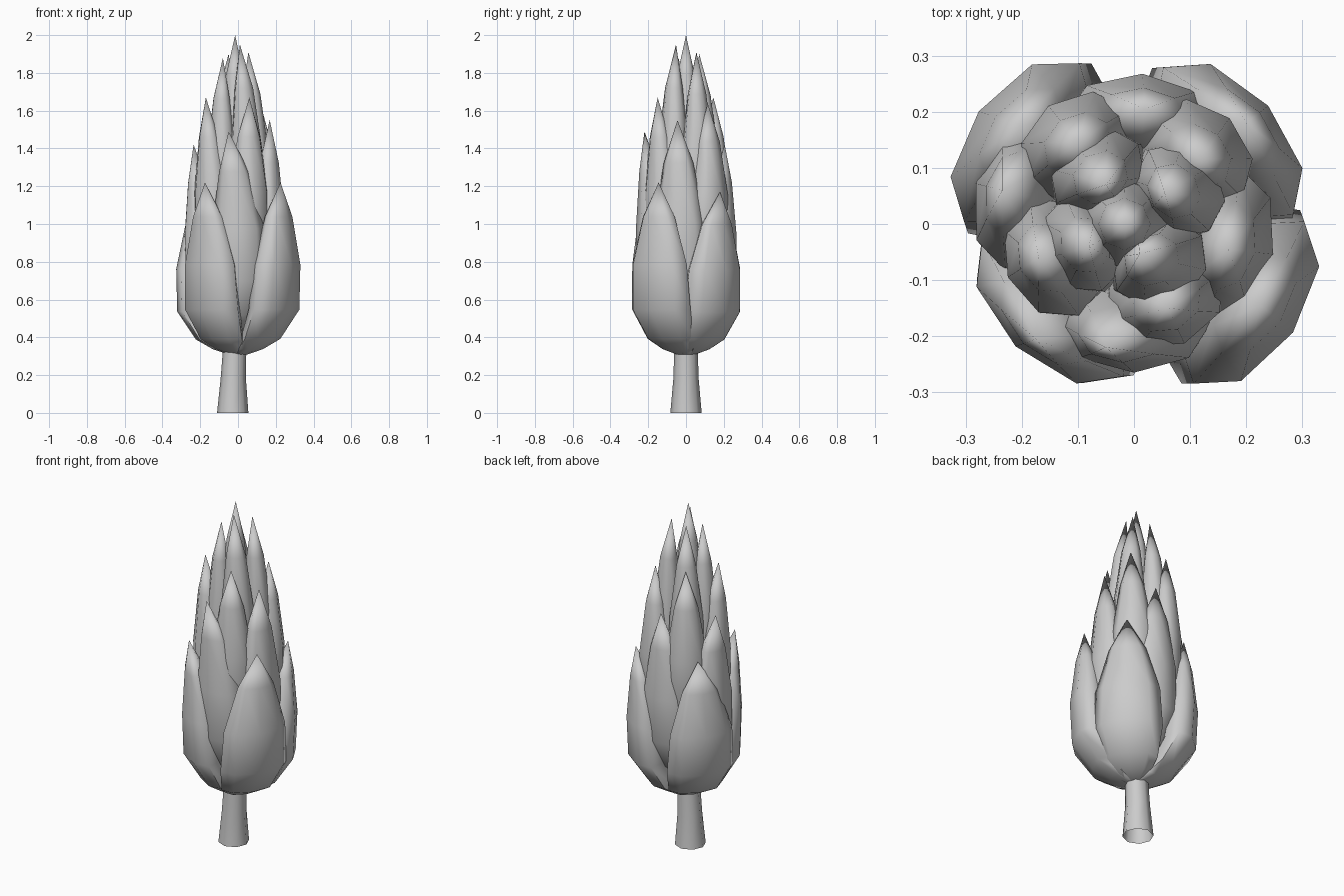
import bpy, bmesh, math
from mathutils import Vector

if "Cube" in bpy.data.objects:
    bpy.data.objects.remove(bpy.data.objects["Cube"])

grey = bpy.data.materials.new("plain_grey")
grey.use_nodes = True
GREY = (0.6, 0.6, 0.6, 1)
grey.diffuse_color = GREY
grey.node_tree.nodes["Principled BSDF"].inputs["Base Color"].default_value = GREY

SIDES = 8
# Height share, reach from the axis, width share of each petal ring
RINGS = [(0, .1, .25), (.03, .3, .56), (.09, .58, .84), (.26, .93, 1.07),
         (.52, 1, 1), (.8, 1.02, .58)]


def loft(name, rings, tip=None):
    """Skin (centre, across, outward) rings; a tip point also closes the base."""
    bm = bmesh.new()
    loops = []
    for centre, across, outward in rings:
        loop = []
        for i in range(SIDES):
            a = math.tau * i / SIDES
            loop.append(bm.verts.new(centre + across * math.cos(a) + outward * math.sin(a)))
        loops.append(loop)
    for low, high in zip(loops, loops[1:]):
        for i in range(SIDES):
            j = (i + 1) % SIDES
            bm.faces.new((low[i], low[j], high[j], high[i]))
    if tip is not None:
        bm.faces.new(loops[0][::-1])
        point = bm.verts.new(tip)
        for i in range(SIDES):
            bm.faces.new((loops[-1][i], loops[-1][(i + 1) % SIDES], point))
    bmesh.ops.recalc_face_normals(bm, faces=bm.faces)
    mesh = bpy.data.meshes.new(name)
    bm.to_mesh(mesh)
    bm.free()
    mesh.materials.append(grey)
    obj = bpy.data.objects.new(name, mesh)
    bpy.context.collection.objects.link(obj)
    bpy.ops.object.select_all(action='DESELECT')
    obj.select_set(True)
    bpy.context.view_layer.objects.active = obj
    bpy.ops.object.shade_smooth_by_angle(angle=math.radians(75))


def petal(name, base_z, body, tip, width, depth):
    """Almond petal that swings out from the core and rises to a point."""
    body, tip = Vector((*body, 0)), Vector(tip)
    out = body.normalized()
    across = Vector((-out.y, out.x, 0))
    rings = []
    for t, reach, size in RINGS:
        centre = body * reach
        if t > .6:
            centre = centre.lerp(Vector((tip.x, tip.y, 0)), .4)
        centre.z = base_z + t * (tip.z - base_z)
        rings.append((centre, across * width * size, out * depth * size))
    loft(name, rings, tip)


# Petal layers: base height, half width, half depth, then body centre and tip
LAYERS = {
    "outer_petal": (.31, .175, .095, [
        ((.205, -.14), (.225, -.145, 1.22)), ((-.145, -.15), (-.175, -.205, 1.22)),
        ((-.2, .145), (-.2, .175, 1.18)), ((.168, .148), (.2, .18, 1.17))]),
    "second_petal": (.42, .138, .09, [
        ((0, -.175), (-.05, -.22, 1.49)), ((.16, -.035), (.168, -.045, 1.55)),
        ((.01, .178), (.02, .205, 1.42)), ((-.195, .05), (-.235, .06, 1.42))]),
    "third_petal": (.62, .112, .09, [
        ((-.142, -.06), (-.17, -.06, 1.67)), ((.055, -.13), (.06, -.15, 1.67)),
        ((.11, .122), (.118, .115, 1.64)), ((-.1, .138), (-.1, .145, 1.67))]),
    "inner_petal": (.8, .09, .078, [
        ((-.09, -.035), (-.08, -.04, 1.88)), ((.045, -.07), (.01, -.053, 1.95)),
        ((.08, .06), (.055, .055, 1.91)), ((-.065, .09), (-.05, .07, 1.9))]),
    "heart_petal": (.95, .08, .08, [((-.018, 0), (-.015, 0, 2))]),
}
for layer, (base_z, width, depth, places) in LAYERS.items():
    for n, (body, tip) in enumerate(places, 1):
        petal(f"{layer}_{n}", base_z, body, tip, width, depth)

# Hollow stem, flared at the cut end
stem = [(-.028, 0, .083), (-.025, .18, .067), (-.015, .4, .06)]
loft("stem", [(Vector((x, 0, z)), Vector((r, 0, 0)), Vector((0, r, 0)))
              for x, z, r in stem])
